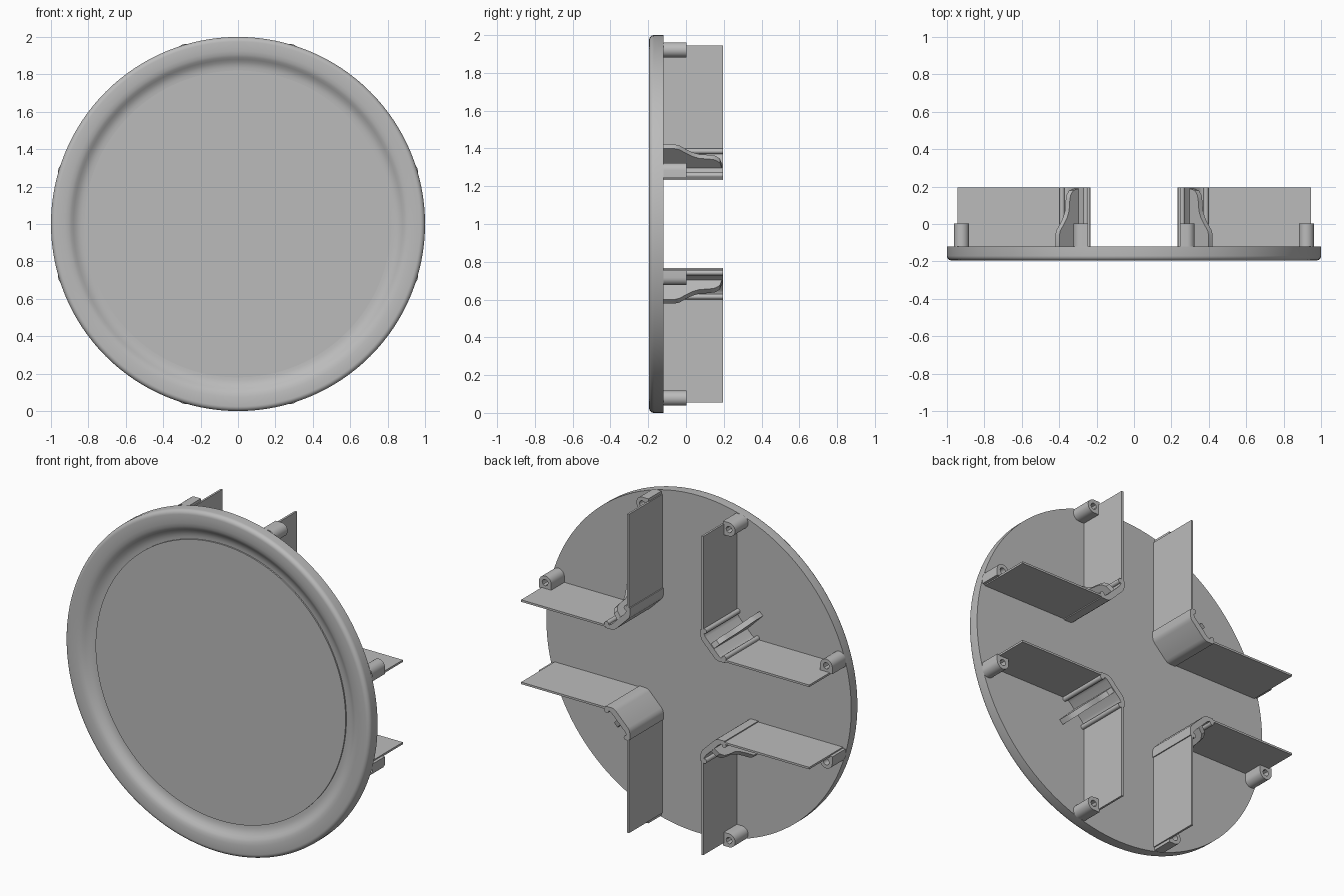
import bpy, bmesh, math
from mathutils import Vector

if "Cube" in bpy.data.objects:
    bpy.data.objects.remove(bpy.data.objects["Cube"])

BACK, TIP = -0.12, 0.195      # back of the disc, free ends of the vanes

mat = bpy.data.materials.new("mid grey")
mat.use_nodes = True
grey = (0.5, 0.5, 0.5, 1)
mat.diffuse_color = grey
mat.node_tree.nodes["Principled BSDF"].inputs["Base Color"].default_value = grey


def finish(name, bm, mirror=True, angle=35):
    """Turn a bmesh into a shaded object centred on the disc axis."""
    bmesh.ops.recalc_face_normals(bm, faces=bm.faces)
    mesh = bpy.data.meshes.new(name)
    bm.to_mesh(mesh)
    bm.free()
    mesh.materials.append(mat)
    ob = bpy.data.objects.new(name, mesh)
    ob.location.z = 1
    bpy.context.collection.objects.link(ob)
    bpy.ops.object.select_all(action="DESELECT")
    ob.select_set(True)
    bpy.context.view_layer.objects.active = ob
    bpy.ops.object.shade_smooth_by_angle(angle=math.radians(angle))
    if mirror:
        mod = ob.modifiers.new("four corners", "MIRROR")
        mod.use_axis = (True, False, True)
        mod.use_mirror_merge = False
    return ob


def extrude(bm, points, y0, y1):
    """Extrude an x-z outline along y."""
    face = bm.faces.new([bm.verts.new((x, y0, z)) for x, z in points])
    res = bmesh.ops.extrude_face_region(bm, geom=[face], use_keep_orig=True)
    moved = [v for v in res["geom"] if isinstance(v, bmesh.types.BMVert)]
    bmesh.ops.translate(bm, verts=moved, vec=(0, y1 - y0, 0))


def swap(points, on):
    return [(z, x) for x, z in points] if on else points


def arc(cx, cz, r, a0, a1, n):
    return [(cx + r * math.cos(math.radians(a0 + (a1 - a0) * i / n)),
             cz + r * math.sin(math.radians(a0 + (a1 - a0) * i / n)))
            for i in range(n + 1)]


# Disc with a rolled rim, a cove and a slightly raised centre panel
profile = [(0, -.163), (.82, -.163), (.82, -.155), (.835, -.156), (.85, -.159)]
profile += [(.865, -.165), (.88, -.175), (.892, -.184), (.905, -.190)]
profile += [(.925, -.194), (.95, -.195)]
profile += arc(.975, -.17, .025, -90, 0, 6) + [(1, BACK), (0, BACK)]
bm = bmesh.new()
verts = [bm.verts.new((r, y, 0)) for r, y in profile]
edges = [bm.edges.new(pair) for pair in zip(verts, verts[1:])]
bmesh.ops.spin(bm, geom=verts + edges, cent=(0, 0, 0), axis=(0, 1, 0),
               angle=math.tau, steps=128)
bmesh.ops.remove_doubles(bm, verts=bm.verts, dist=1e-5)
finish("rimmed_disc", bm, mirror=False)

for flip, label in ((False, "upright"), (True, "level")):
    # Thin flat vane
    bm = bmesh.new()
    extrude(bm, swap([(.238, .375), (.25, .375), (.25, .945), (.238, .945)], flip),
            BACK, TIP)
    finish(label + "_vane", bm)

    # Hollow round-nosed boss against the outer end of the vane
    cx, cz, r = .284, .922, .04
    nose = arc(cx, cz, r, -90, 90, 12)
    outer = nose + [(.245, cz + r), (.245, cz), (.245, cz - r)]
    hole = []
    for x, z in outer:
        d = Vector((x - cx, z - cz)).normalized() * .019
        hole.append((cx + d.x, cz + d.y))
    bm = bmesh.new()
    rings = [[bm.verts.new((x, y, z)) for x, z in swap(pts, flip)]
             for pts, y in ((outer, BACK), (outer, 0.003), (hole, 0.003), (hole, BACK))]
    n = len(outer)
    for a, b in zip(rings, rings[1:]):
        for i in range(n):
            j = (i + 1) % n
            bm.faces.new((a[i], a[j], b[j], b[i]))
    finish(label + "_boss", bm)

    # Rounded lip gripping the inner end of the vane
    bm = bmesh.new()
    extrude(bm, swap(arc(.258, .385, .014, 0, 337.5, 15), flip), BACK, TIP)
    finish(label + "_grip_lip", bm)

# Diagonal corner wall joining the two vanes
half = [(.39, .232), (.35, .232), (.335, .236), (.322, .245)]
inner = [(.39, .255), (.365, .256), (.35, .265)]
outline = half + swap(half[::-1], True) + swap(inner, True) + inner[::-1]
bm = bmesh.new()
extrude(bm, outline, BACK, TIP)
finish("corner_wall", bm)

# Flared gusset on the inside of the corner wall, (distance, y) along the bisector
steps = [(.41, BACK), (.41, -.06), (.405, -.035), (.385, 0), (.368, .035),
         (.358, .07), (.355, .12), (.35, .155), (.335, .18), (.3, .192), (.3, BACK)]
bm = bmesh.new()
off = .011
sides = [[bm.verts.new((d + s * off, y, d - s * off)) for d, y in steps]
         for s in (-1, 1)]
bm.faces.new(sides[0])
bm.faces.new(sides[1])
for i in range(len(steps)):
    j = (i + 1) % len(steps)
    bm.faces.new((sides[0][i], sides[0][j], sides[1][j], sides[1][i]))
finish("corner_gusset", bm)
